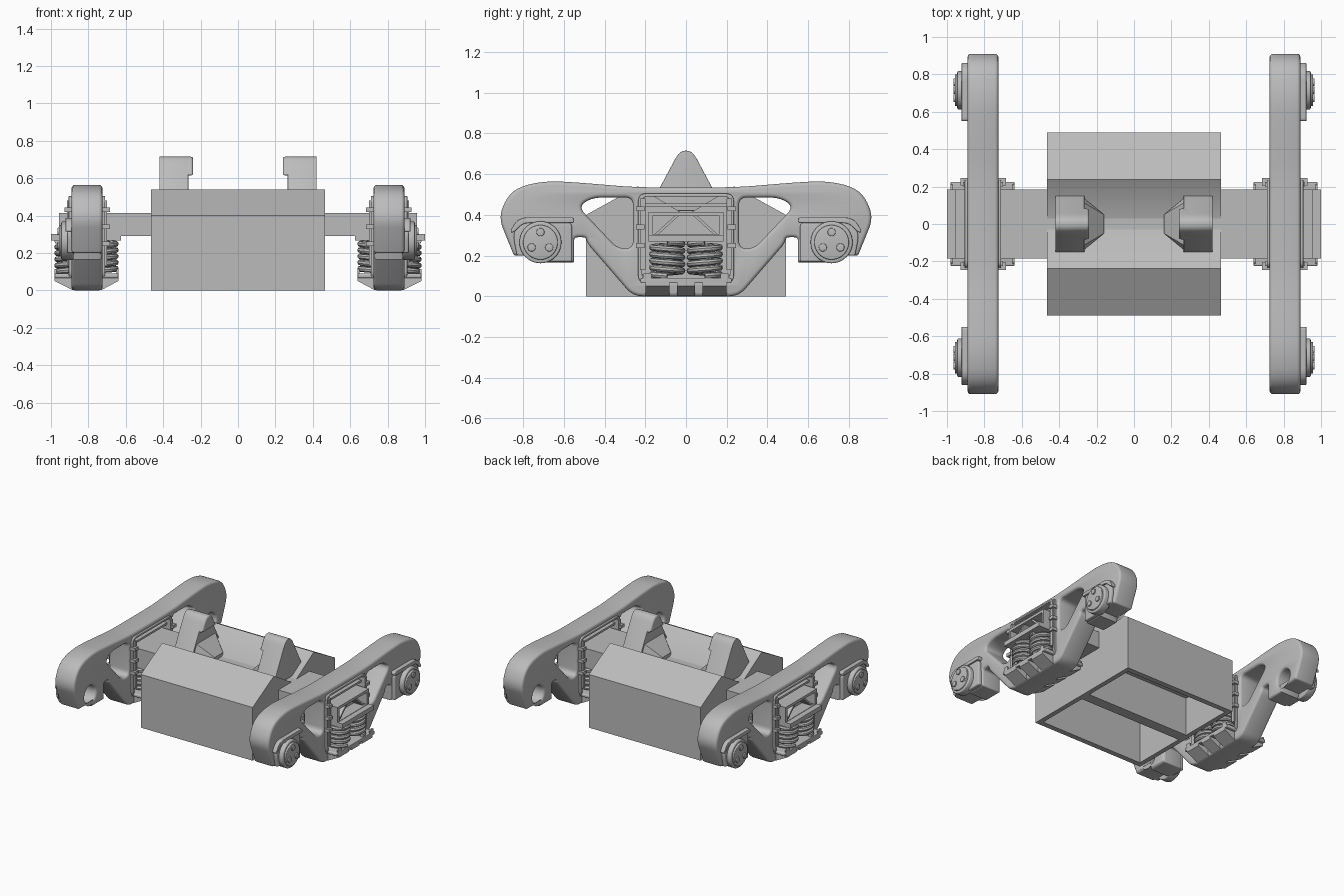
import bpy, bmesh
from math import sin, cos, pi, radians
from mathutils import Matrix, Vector

cube = bpy.data.objects.get("Cube")
if cube:
    bpy.data.objects.remove(cube, do_unlink=True)

steel = bpy.data.materials.new("grey_steel")
steel.use_nodes = True
steel.diffuse_color = (0.5, 0.5, 0.5, 1)
steel.node_tree.nodes["Principled BSDF"].inputs["Base Color"].default_value = (0.5, 0.5, 0.5, 1)

# Maps a flat (y, z) drawing extruded along x
SIDE = Matrix(((0, 0, 1, 0), (1, 0, 0, 0), (0, 1, 0, 0), (0, 0, 0, 1)))


def finish(name, bm, mirror="", smooth=True):
    """Turn a bmesh into an object, mirrored over the named axes."""
    bmesh.ops.remove_doubles(bm, verts=bm.verts, dist=0.00005)
    bmesh.ops.recalc_face_normals(bm, faces=bm.faces)
    mesh = bpy.data.meshes.new(name)
    bm.to_mesh(mesh)
    bm.free()
    mesh.materials.clear()
    mesh.materials.append(steel)
    obj = bpy.data.objects.new(name, mesh)
    bpy.context.collection.objects.link(obj)
    if smooth:
        bpy.ops.object.select_all(action="DESELECT")
        obj.select_set(True)
        bpy.context.view_layer.objects.active = obj
        bpy.ops.object.shade_smooth_by_angle(angle=radians(35))
    if mirror:
        mod = obj.modifiers.new("mirror", "MIRROR")
        mod.use_axis = ["x" in mirror, "y" in mirror, False]
        mod.use_mirror_merge = False
    return obj


def curve_bmesh(curve, matrix):
    """Evaluate a curve to a bmesh and discard the curve."""
    tmp = bpy.data.objects.new("tmp_curve", curve)
    bpy.context.collection.objects.link(tmp)
    dg = bpy.context.evaluated_depsgraph_get()
    mesh = bpy.data.meshes.new_from_object(tmp.evaluated_get(dg))
    bm = bmesh.new()
    bm.from_mesh(mesh)
    bm.transform(matrix)
    bpy.data.objects.remove(tmp, do_unlink=True)
    bpy.data.meshes.remove(mesh)
    return bm


def add_spline(curve, pts, closed):
    sp = curve.splines.new("POLY")
    sp.points.add(len(pts) - 1)
    for p, co in zip(sp.points, pts):
        p.co = (*co, 1) if len(co) == 3 else (*co, 0, 1)
    sp.use_cyclic_u = closed


def plate(name, loops, x0, x1, bevel=0.0, mirror="x"):
    """Extrude a (y, z) outline with optional holes from x0 to x1."""
    c = bpy.data.curves.new(name, "CURVE")
    c.dimensions, c.fill_mode = "2D", "BOTH"
    c.extrude = (x1 - x0) / 2 - bevel
    c.bevel_depth, c.offset, c.bevel_resolution = bevel, -bevel, 2
    for pts in loops:
        add_spline(c, pts, True)
    return finish(name, curve_bmesh(c, Matrix.Translation(((x0 + x1) / 2, 0, 0)) @ SIDE), mirror)


def rounded(corners, steps=6):
    """Round polygon corners given as (y, z, radius)."""
    out = []
    for i, (y, z, r) in enumerate(corners):
        p = Vector((y, z))
        if r == 0:
            out.append((y, z))
            continue
        a, b = Vector(corners[i - 1][:2]) - p, Vector(corners[(i + 1) % len(corners)][:2]) - p
        a, b = (p + v.normalized() * min(r, v.length * 0.49) for v in (a, b))
        for k in range(steps + 1):
            t = k / steps
            out.append(tuple(a * (1 - t) ** 2 + p * 2 * t * (1 - t) + b * t * t))
    return out


def both(half):
    """Complete a right half outline by reflecting it over y = 0."""
    return half + [(-p[0], *p[1:]) for p in reversed(half)]


def circle(y, z, r, n=32):
    return [(y + r * cos(2 * pi * k / n), z + r * sin(2 * pi * k / n)) for k in range(n)]


def rect(y0, y1, z0, z1, r=0.0):
    return rounded([(y0, z0, r), (y1, z0, r), (y1, z1, r), (y0, z1, r)])


def box(name, x0, x1, y0, y1, z0, z1, mirror="x"):
    bm = bmesh.new()
    bmesh.ops.create_cube(bm, size=1)
    for v in bm.verts:
        v.co = [lo if c < 0 else hi for c, lo, hi in zip(v.co, (x0, y0, z0), (x1, y1, z1))]
    return finish(name, bm, mirror, False)


def hull(name, pts, mirror="x"):
    bm = bmesh.new()
    for p in pts:
        bm.verts.new(p)
    bmesh.ops.convex_hull(bm, input=bm.verts)
    return finish(name, bm, mirror, False)


# Side frames with spring window, triangular openings and axle bores
outline = rounded(both([
    (0.26, 0, .05), (0.485, 0.26, .03), (0.49, 0.29, .02), (0.55, 0.29, .02), (0.55, 0.165, .01),
    (0.69, 0.165, 0), (0.70, 0.2, 0), (0.845, 0.2, .01), (0.922, 0.39, .06), (0.86, 0.525, .1),
    (0.70, 0.568, .09), (0.52, 0.558, .1), (0.25, 0.535, .1)]))
opening = rounded([(0.26, 0.235, .04), (0.335, 0.235, .04), (0.53, 0.44, .05),
                   (0.46, 0.485, .05), (0.26, 0.485, .04)])
flip = lambda pts: [(-y, z) for y, z in reversed(pts)]
AY, AZ = 0.715, 0.265
plate("side_frame", [outline, rect(-.215, .215, .08, .49, .03), opening, flip(opening),
                     circle(AY, AZ, .065), circle(-AY, AZ, .065)], 0.725, 0.89, 0.018)

# Raised rim round the spring window, on both faces of the frame
for face, x0, x1 in (("outer", 0.88, 0.905), ("inner", 0.71, 0.735)):
    plate(face + "_window_rim", [rect(-.235, .235, .065, .505, .04), rect(-.215, .215, .08, .49, .03)],
          x0, x1, 0.004)

# Guide columns with lugs beside the window
box("guide_column", 0.70, 0.915, 0.2, 0.225, 0.13, 0.48, "xy")
for z in (0.25, 0.34, 0.43):
    box("guide_lug", 0.685, 0.928, 0.205, 0.245, z - .012, z + .012, "xy")

# Bearing housings, end caps and bolts
plate("bearing_hood", [rounded([(.56, .17, .01), (.685, .17, .01), (.70, .2, 0), (.83, .2, .01),
                                (.85, .30, .03), (.82, .365, .05), (.56, .365, .03)])],
      0.87, 0.912, 0.008, "xy")
plate("hood_lip", [rounded([(.55, .36, .01), (.80, .36, .03), (.85, .31, .02),
                            (.865, .32, .02), (.82, .388, .05), (.55, .388, .02)])],
      0.87, 0.922, 0.004, "xy")
plate("bearing_ring", [circle(AY, AZ, .103, 40)], 0.88, 0.945, 0.008, "xy")
plate("bearing_cap", [circle(AY, AZ, .085, 40)], 0.94, 0.957, 0.005, "xy")
for k in range(3):
    a = pi / 2 + k * 2 * pi / 3
    plate("cap_bolt", [circle(AY + .05 * cos(a), AZ + .05 * sin(a), .02, 16)], 0.95, 0.966, 0.003, "xy")

# Spring seat with lip and the sloping gussets below it
plate("spring_seat", [rect(-.225, .225, .065, .09, .01)], 0.64, 0.98, 0.004)
for x0, x1 in ((0.64, 0.65), (0.97, 0.98)):
    plate("seat_lip", [rect(-.21, -.17, .07, .115, .01)], x0, x1, 0, "xy")
for y0, y1 in ((-.2, -.08), (-.045, .045), (.08, .2)):
    hull("seat_gusset", [(x, y, z) for y in (y0, y1)
                         for x, z in ((.64, .07), (.64, .05), (.73, .002), (.885, .002), (.98, .05), (.98, .07))])

# Coil springs, outer and inner
for x in (0.727, 0.893):
    for kind, radius, wire, turns in (("outer", .074, .0155, 5), ("inner", .042, .010, 7)):
        c = bpy.data.curves.new("coil", "CURVE")
        c.dimensions, c.bevel_depth, c.bevel_resolution = "3D", wire, 2
        c.use_fill_caps = True
        n = turns * 20
        add_spline(c, [(x + radius * cos(2 * pi * k / 20), .092 + radius * sin(2 * pi * k / 20),
                        .1 + .165 * k / n) for k in range(n + 1)], False)
        finish(kind + "_spring", curve_bmesh(c, Matrix()), "xy")

# Bolster beam with open, ribbed ends
box("bolster_beam", -0.87, 0.87, -.185, .185, 0.29, 0.415, "")
box("bolster_base", 0.625, 1.0, -.185, .185, 0.268, 0.302)
plate("bolster_end_frame", [rect(-.185, .185, .30, .415), rect(-.165, .165, .305, .395)], 0.87, 0.958)
plate("bolster_rib", [[(.16, .30), (.14, .30), (.03, .40), (.05, .40)]], 0.87, 0.945, 0, "xy")
plate("window_tie", [rect(-.2, .2, .44, .455)], 0.73, 0.885)

# Central housing: ridged shell open below, divided lengthwise
ridge = [(.49, .40), (.237, .54), (.03, .415)]
shell = both([(.04, 0), (.04, .37), (.237, .49), (.45, .37), (.45, 0), (.49, 0)] + ridge)
plate("housing_shell", [shell], -0.43, 0.43, 0, "")
plate("housing_end", [both([(.49, 0)] + ridge)], 0.43, 0.465)

# Hooked lugs on top of the housing
tip = [(.045, .69, .03), (.02, .715, .02)]
plate("lug_post", [rounded(both([(.185, .42, 0), (.125, .54, .02)] + tip))], 0.265, 0.42, 0.003)
plate("lug_nose", [rounded(both([(.085, .615, .01)] + tip))], 0.24, 0.30, 0.012)
hull("lug_foot", [(x, s * y, z) for s in (-1, 1)
                  for x, y, z in ((.27, .14, .41), (.27, .14, .49), (.27, .115, .54), (.16, .05, .41), (.16, .05, .44))])
